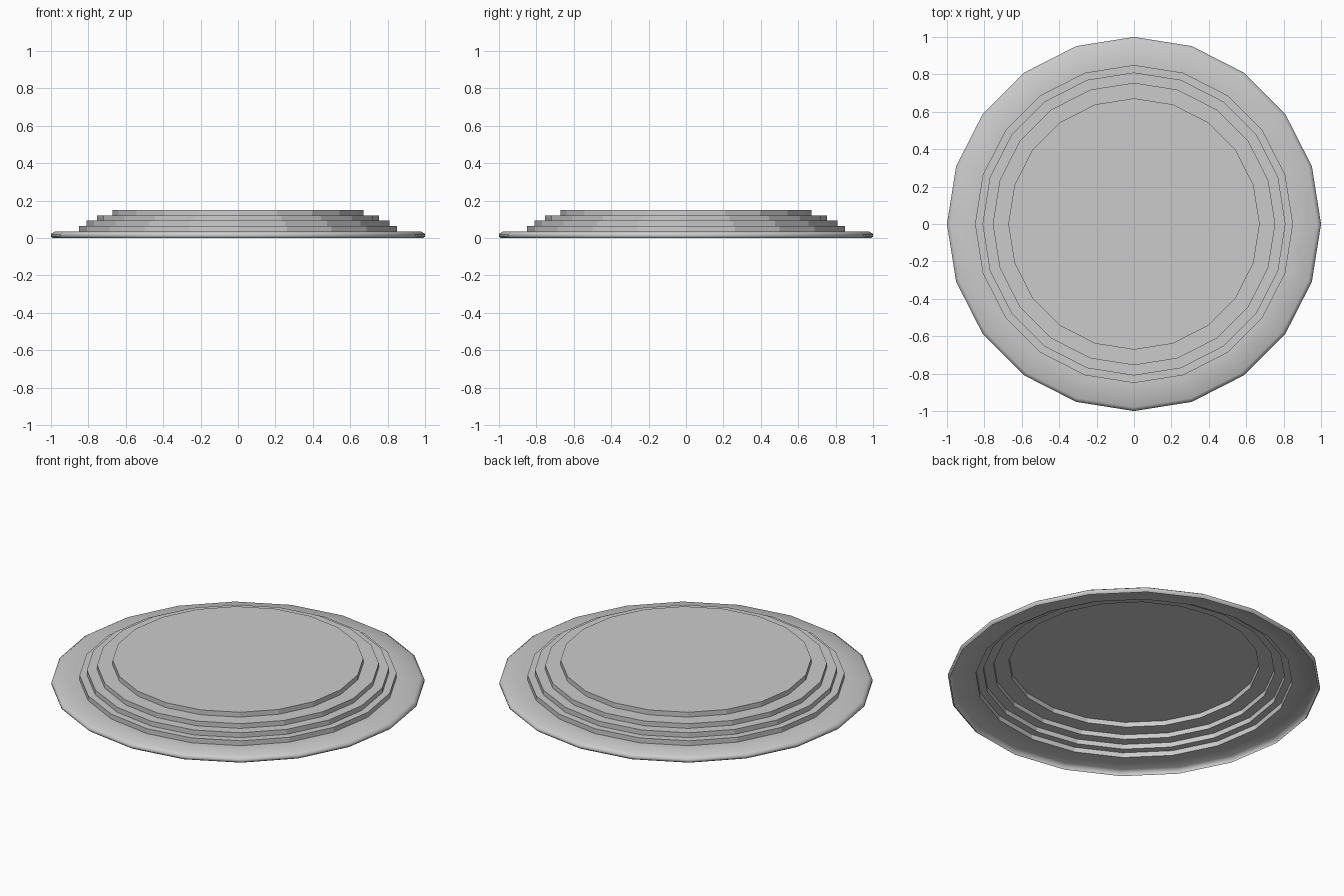
import bpy, bmesh, math

if "Cube" in bpy.data.objects:
    bpy.data.objects.remove(bpy.data.objects["Cube"])

SIDES = 20


def lathe(name, profile, smooth_rows, cap):
    """Turn a (radius, height) profile into an open 20-sided shell."""
    bm = bmesh.new()
    rings = []
    for r, z in profile:
        rings.append([bm.verts.new((r * math.cos(2 * math.pi * i / SIDES),
                                    r * math.sin(2 * math.pi * i / SIDES), z))
                      for i in range(SIDES)])
    for row, (low, high) in enumerate(zip(rings, rings[1:])):
        for i in range(SIDES):
            j = (i + 1) % SIDES
            face = bm.faces.new((low[i], low[j], high[j], high[i]))
            face.smooth = row < smooth_rows
    if cap:
        bm.faces.new(rings[-1])
    mesh = bpy.data.meshes.new(name)
    bm.to_mesh(mesh)
    bm.free()
    obj = bpy.data.objects.new(name, mesh)
    bpy.context.collection.objects.link(obj)
    return obj


# Rounded outer rim, open underneath, with a flat ledge running in to the first step
profile = [(0.99, 0.0), (1.0, 0.008), (1.0, 0.022), (0.98, 0.035)]
rim_rows = len(profile)

# Four stepped tiers, each a thin wall and a flat tread
radii = [0.85, 0.81, 0.755, 0.672]
heights = [0.035, 0.064, 0.093, 0.121, 0.15]
for radius, low, high in zip(radii, heights, heights[1:]):
    profile += [(radius, low), (radius, high)]

# The whole shell is hollow from below and closed by the top disc
lathe("stepped_round_base", profile, rim_rows, cap=True)
